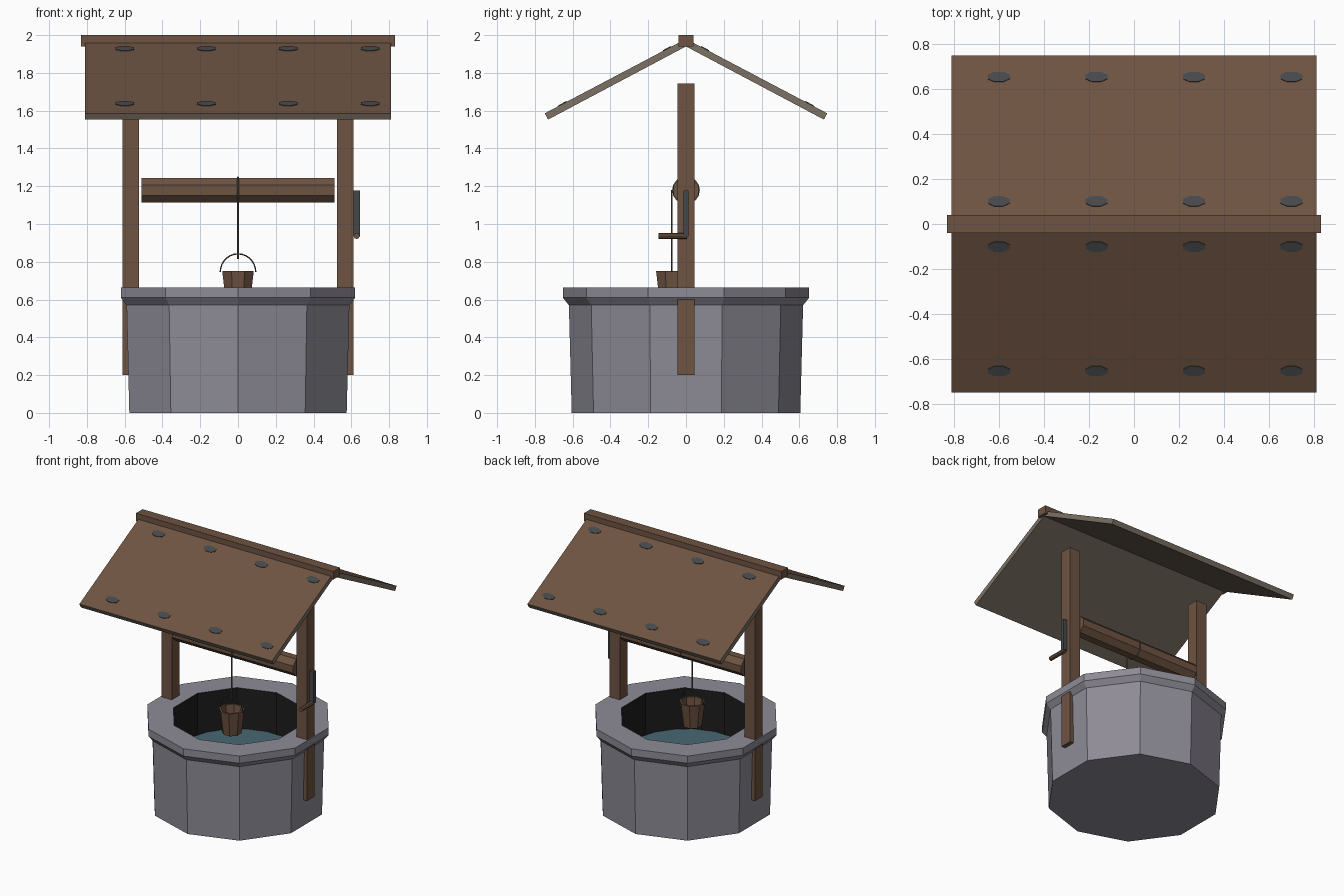
import bpy, bmesh, math
from mathutils import Matrix, Vector

if "Cube" in bpy.data.objects:
    bpy.data.objects.remove(bpy.data.objects["Cube"], do_unlink=True)


def material(name, rgb):
    m = bpy.data.materials.new(name)
    m.use_nodes = True
    m.diffuse_color = (*rgb, 1)
    m.node_tree.nodes["Principled BSDF"].inputs["Base Color"].default_value = (*rgb, 1)
    return m


STONE = material("grey stone", (0.27, 0.26, 0.305))
DARK = material("dark well lining", (0.012, 0.012, 0.012))
WATER = material("teal water", (0.065, 0.135, 0.16))
WOOD = material("brown wood", (0.155, 0.087, 0.054))
UNDER = material("weathered roof underside", (0.20, 0.165, 0.13))
METAL = material("dark iron", (0.06, 0.065, 0.07))
ROPE = material("rope", (0.11, 0.09, 0.07))


def finish(bm, name, *mats):
    mesh = bpy.data.meshes.new(name)
    bm.to_mesh(mesh)
    bm.free()
    for m in mats:
        mesh.materials.append(m)
    ob = bpy.data.objects.new(name, mesh)
    bpy.context.scene.collection.objects.link(ob)
    return ob


def box(name, lo, hi, mat):
    lo, hi = Vector(lo), Vector(hi)
    bm = bmesh.new()
    bmesh.ops.create_cube(bm, size=1, matrix=Matrix.Translation((lo + hi) / 2)
                          @ Matrix.Diagonal((*(hi - lo), 1)))
    return finish(bm, name, mat)


def cylinder(name, matrix, sides, radius, depth, mat):
    bm = bmesh.new()
    bmesh.ops.create_cone(bm, cap_ends=True, segments=sides, radius1=radius,
                          radius2=radius, depth=depth, matrix=matrix)
    return finish(bm, name, mat)


def lathe(name, profile, sides, turn, centre, mats, inner_from):
    """Faceted vessel; bands from inner_from on use the last material."""
    bm = bmesh.new()
    rings = []
    for r, z in profile:
        angles = [turn + math.tau * i / sides for i in range(sides)]
        rings.append([bm.verts.new((centre[0] + r * math.cos(a),
                                    centre[1] + r * math.sin(a), z)) for a in angles])
    for band, (a, b) in enumerate(zip(rings, rings[1:])):
        for i in range(sides):
            j = (i + 1) % sides
            f = bm.faces.new((a[i], a[j], b[j], b[i]))
            f.material_index = len(mats) - 1 if band >= inner_from else 0
    bm.faces.new(rings[0][::-1])
    bm.faces.new(rings[-1]).material_index = len(mats) - 1
    return finish(bm, name, *mats)


def tube(name, points, radius, mat, cyclic=False):
    curve = bpy.data.curves.new(name, 'CURVE')
    curve.dimensions = '3D'
    curve.bevel_depth = radius
    curve.bevel_resolution = 1
    curve.use_fill_caps = True
    s = curve.splines.new('POLY')
    s.points.add(len(points) - 1)
    for p, co in zip(s.points, points):
        p.co = (*co, 1)
    s.use_cyclic_u = cyclic
    curve.materials.append(mat)
    ob = bpy.data.objects.new(name, curve)
    bpy.context.scene.collection.objects.link(ob)
    return ob


# Ten-sided stone wall with flared rim, and the water inside
lathe("well_wall", [(0.605, 0), (0.62, 0.57), (0.652, 0.61), (0.652, 0.665),
                    (0.465, 0.665), (0.465, 0.3)],
      10, math.pi / 2, (0, 0), (STONE, DARK), 4)
cylinder("water", Matrix.Translation((0, 0, 0.355)) @ Matrix.Rotation(math.pi / 2, 4, 'Z'),
         10, 0.466, 0.01, WATER)

# Posts
for side, label in ((1, "left"), (-1, "right")):
    xs = sorted((side * 0.525, side * 0.612))
    box(label + "_post", (xs[0], -0.045, 0.2), (xs[1], 0.045, 1.745), WOOD)

# Roof slabs with nail heads
box("roof_ridge", (-0.83, -0.04, 1.94), (0.83, 0.04, 2.0), WOOD)
RIDGE_Z, SLOPE = 1.98, 0.527
pitch = math.atan(SLOPE)
for side, label in ((1, "back"), (-1, "front")):
    section = [(0, RIDGE_Z), (0.748, RIDGE_Z - 0.748 * SLOPE), (0.73, 1.553), (0, 1.94)]
    bm = bmesh.new()
    face = bm.faces.new([bm.verts.new((-0.81, side * y, z)) for y, z in section])
    grown = bmesh.ops.extrude_face_region(bm, geom=[face])["geom"]
    bmesh.ops.translate(bm, vec=(1.62, 0, 0),
                        verts=[g for g in grown if isinstance(g, bmesh.types.BMVert)])
    bmesh.ops.recalc_face_normals(bm, faces=bm.faces)
    bm.normal_update()
    for f in bm.faces:
        f.material_index = 0 if f.normal.z > 0.5 else 1
    finish(bm, label + "_roof_slab", WOOD, UNDER)
    for row, y in enumerate((0.1, 0.652)):
        for col in range(4):
            place = (Matrix.Translation((-0.6 + 0.433 * col, side * y, RIDGE_Z - SLOPE * y))
                     @ Matrix.Rotation(-side * pitch, 4, 'X')
                     @ Matrix.Diagonal((1, 0.5, 1, 1))
                     @ Matrix.Rotation(math.pi / 8, 4, 'Z'))
            cylinder(f"{label}_nail_{row}_{col}", place, 8, 0.053, 0.008, METAL)

# Winding roller
AXLE_Z = 1.179
cylinder("roller", Matrix.Translation((0, 0, AXLE_Z)) @ Matrix.Rotation(math.pi / 2, 4, 'Y')
         @ Matrix.Rotation(math.pi / 8, 4, 'Z'), 8, 0.071, 1.02, WOOD)

# Crank arm and its grip
box("crank_arm", (0.61, -0.013, 0.935), (0.645, 0.014, 1.178), METAL)
cylinder("crank_grip", Matrix.Translation((0.628, -0.07, 0.936))
         @ Matrix.Rotation(math.pi / 2, 4, 'X'), 8, 0.016, 0.15, WOOD)

# Rope, wound once around the roller
HANG_Y = -0.075
tube("rope", [(0, HANG_Y, 0.815), (0, HANG_Y, AXLE_Z)], 0.005, ROPE)
tube("rope_coil", [(0, 0.069 * math.cos(a), AXLE_Z + 0.069 * math.sin(a))
                   for a in (math.tau * i / 16 for i in range(16))], 0.005, ROPE, True)

# Hanging bucket and its bail
lathe("bucket", [(0.068, 0.57), (0.09, 0.75), (0.076, 0.75), (0.058, 0.59)],
      8, math.pi / 8, (0, HANG_Y), (WOOD,), 9)
tube("bucket_handle", [(0.094 * math.cos(a), HANG_Y, 0.745 + 0.097 * math.sin(a))
                       for a in (math.pi * i / 14 for i in range(15))], 0.004, METAL)
